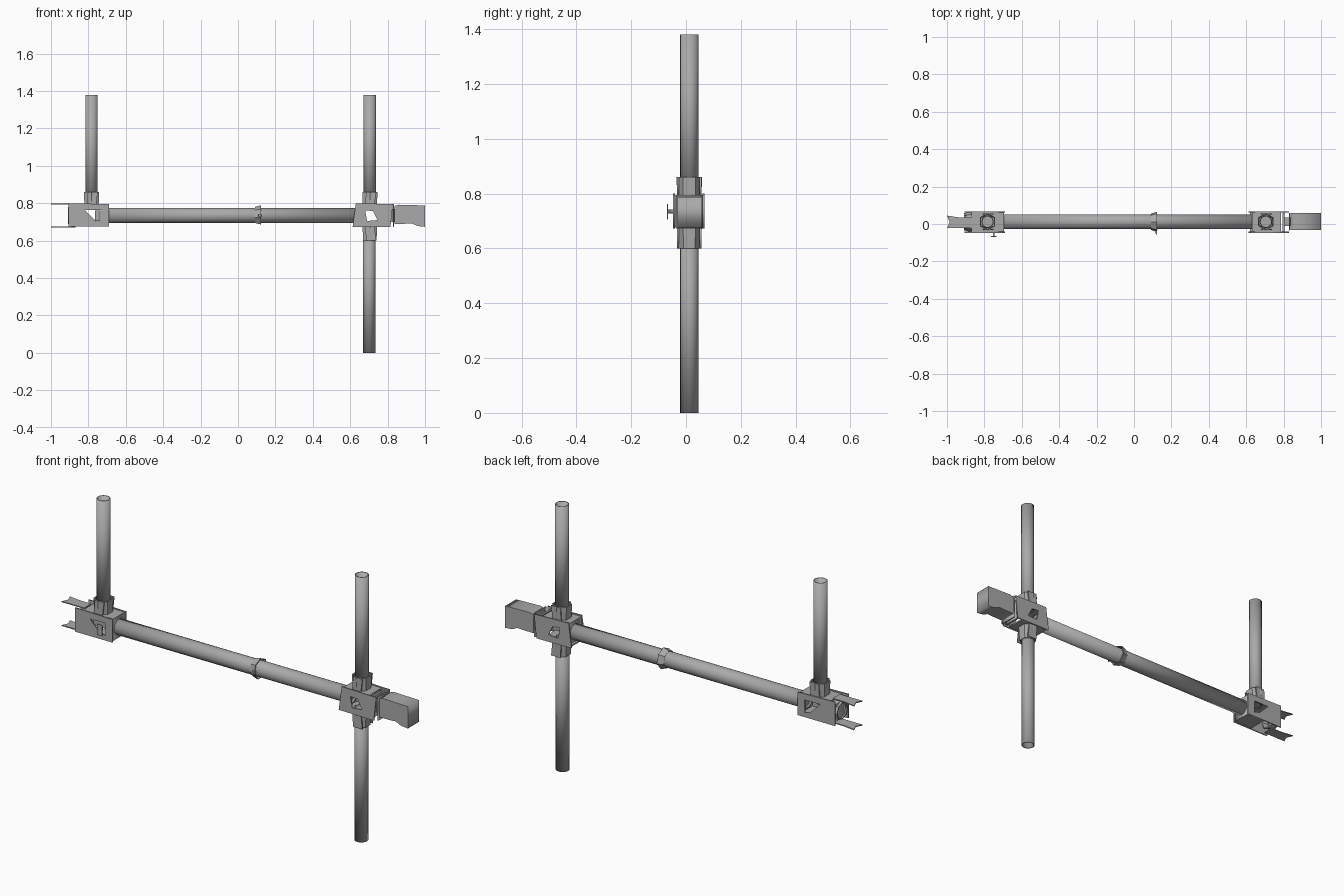
import bpy, bmesh, math
from mathutils import Matrix, Vector

if "Cube" in bpy.data.objects:
    bpy.data.objects.remove(bpy.data.objects["Cube"], do_unlink=True)

mat = bpy.data.materials.new("steel_grey")
mat.use_nodes = True
GREY = (0.4, 0.4, 0.4, 1)
mat.diffuse_color = GREY
mat.node_tree.nodes["Principled BSDF"].inputs["Base Color"].default_value = GREY

MID_Y, MID_Z = 0.012, 0.735
LEFT_X, RIGHT_X = 0.705, -0.783


def add(name, mesh):
    obj = bpy.data.objects.new(name, mesh)
    bpy.context.scene.collection.objects.link(obj)
    mesh.materials.clear()
    mesh.materials.append(mat)
    return obj


def pipe(name, start, end, r1, r2=None, sides=24, wall=0.005):
    """Open hollow tube between two points, optionally tapered."""
    start, end = Vector(start), Vector(end)
    axis = end - start
    place = Matrix.Translation((start + end) / 2) @ axis.to_track_quat("Z", "Y").to_matrix().to_4x4()
    bm = bmesh.new()
    bmesh.ops.create_cone(bm, cap_ends=False, segments=sides, radius1=r1,
                          radius2=r2 or r1, depth=axis.length, matrix=place)
    mesh = bpy.data.meshes.new(name)
    bm.to_mesh(mesh)
    bm.free()
    if sides > 8:
        mesh.shade_smooth()
        mesh.set_sharp_from_angle(angle=math.radians(40))
    obj = add(name, mesh)
    mod = obj.modifiers.new("wall", "SOLIDIFY")
    mod.thickness, mod.offset = wall, -1
    return obj


def plate(name, outlines, depth, at, flat=False):
    """Outline (plus optional hole) thickened; upright in xz, or flat in xy."""
    curve = bpy.data.curves.new(name, "CURVE")
    curve.dimensions, curve.fill_mode, curve.extrude = "2D", "BOTH", depth / 2
    for points in outlines:
        spline = curve.splines.new("POLY")
        spline.points.add(len(points) - 1)
        for p, (u, v) in zip(spline.points, points):
            p.co = (u, v, 0, 1)
        spline.use_cyclic_u = True
    temp = bpy.data.objects.new(name, curve)
    mesh = bpy.data.meshes.new_from_object(temp)
    bpy.data.objects.remove(temp)
    obj = add(name, mesh)
    obj.location = at
    if not flat:
        obj.rotation_euler.x = math.pi / 2
    return obj


def box(name, x0, x1, y0, y1, z0, z1):
    return plate(name, [[(x0, y0), (x1, y0), (x1, y1), (x0, y1)]], z1 - z0,
                 (0, 0, (z0 + z1) / 2), flat=True)


# Long beam and the three upright tubes
pipe("beam", (-0.71, MID_Y, MID_Z), (0.65, MID_Y, MID_Z), 0.04)
pipe("right_post", (RIGHT_X, MID_Y, 0.78), (RIGHT_X, MID_Y, 1.38), 0.033)
pipe("left_post", (LEFT_X, MID_Y, 0.78), (LEFT_X, MID_Y, 1.38), 0.033)
pipe("left_leg", (LEFT_X - 0.003, MID_Y, 0), (LEFT_X - 0.003, MID_Y, 0.69), 0.033)

# Sleeves holding the tubes
for name, x, z0, z1, r in (("right_post_sleeve", RIGHT_X, 0.79, 0.86, 0.044),
                           ("left_post_sleeve", LEFT_X, 0.79, 0.86, 0.044),
                           ("left_leg_sleeve", LEFT_X, 0.68, 0.60, 0.046)):
    pipe(name, (x, MID_Y, z0), (x, MID_Y, z1), r, 0.047 if z1 > z0 else 0.041, sides=6)
    for side in (-1, 1):
        fin = plate(name + "_fin", [[(-0.025, z0), (0.025, z0), (0.033, z1), (-0.02, z1)]],
                    0.006, (x, MID_Y + side * 0.041, 0))

# Joint cheeks with angular windows
right_cheek = [(-0.905, 0.675), (-0.69, 0.675), (-0.69, 0.795), (-0.905, 0.8)]
right_window = [(-0.82, 0.765), (-0.73, 0.765), (-0.73, 0.70), (-0.765, 0.71)]
left_cheek = [(0.613, 0.674), (0.815, 0.672), (0.828, 0.795), (0.63, 0.8)]
left_window = [(0.68, 0.762), (0.722, 0.758), (0.746, 0.71), (0.69, 0.705)]
for side, y in (("front", -0.044), ("back", 0.064)):
    plate("right_joint_%s_cheek" % side, [right_cheek, right_window], 0.006, (0, y, 0))
    plate("left_joint_%s_cheek" % side, [left_cheek, left_window], 0.006, (0, y, 0))

# Joint tops, floors and inner walls
box("right_joint_top", -0.87, -0.695, -0.042, 0.062, 0.785, 0.792)
box("right_joint_floor", -0.80, -0.695, -0.042, 0.062, 0.678, 0.684)
box("right_joint_wall", -0.70, -0.694, -0.042, 0.062, 0.68, 0.79)
box("left_joint_top", 0.632, 0.785, -0.042, 0.062, 0.785, 0.793)
box("left_joint_floor", 0.62, 0.78, -0.042, 0.062, 0.676, 0.684)
box("left_joint_wall", 0.632, 0.638, -0.042, 0.062, 0.68, 0.79)
box("left_joint_end", 0.795, 0.805, -0.04, 0.06, 0.68, 0.79)

# Small lug in front of the right window
box("right_window_lug", -0.765, -0.735, -0.069, -0.065, 0.705, 0.762)
box("right_window_lug_stem", -0.755, -0.745, -0.066, -0.047, 0.728, 0.742)

# Cap and two prongs at the right end
pipe("right_end_cap", (-0.87, MID_Y, MID_Z), (-0.91, MID_Y, MID_Z), 0.055, 0.045, sides=8)
box("right_end_disc", -0.90, -0.896, -0.025, 0.049, 0.69, 0.78)
prong = [(-0.87, -0.022), (-0.87, 0.035), (-0.94, 0.036), (-1.0, 0.045), (-0.985, 0.01), (-1.0, -0.022)]
for name, z in (("upper_prong", 0.796), ("lower_prong", 0.672)):
    plate(name, [prong], 0.005, (0, 0, z), flat=True)

# Hooked block and flange at the left end
hook = [(0.838, 0.69), (0.885, 0.69), (0.93, 0.692), (0.96, 0.678), (1.0, 0.674),
        (1.0, 0.788), (0.86, 0.792), (0.838, 0.786)]
plate("left_end_block", [hook], 0.09, (0, 0.014, 0))
box("left_end_neck", 0.80, 0.84, -0.01, 0.035, 0.70, 0.77)
box("left_end_flange", 0.828, 0.834, -0.036, 0.06, 0.672, 0.795)

# Band around the beam
pipe("beam_band", (0.09, MID_Y, MID_Z), (0.122, MID_Y, MID_Z), 0.045, 0.054, sides=7, wall=0.004)
plate("beam_band_spike", [[(0.105, -0.03), (0.125, -0.03), (0.121, -0.06)]], 0.012,
      (0, 0, MID_Z), flat=True)
